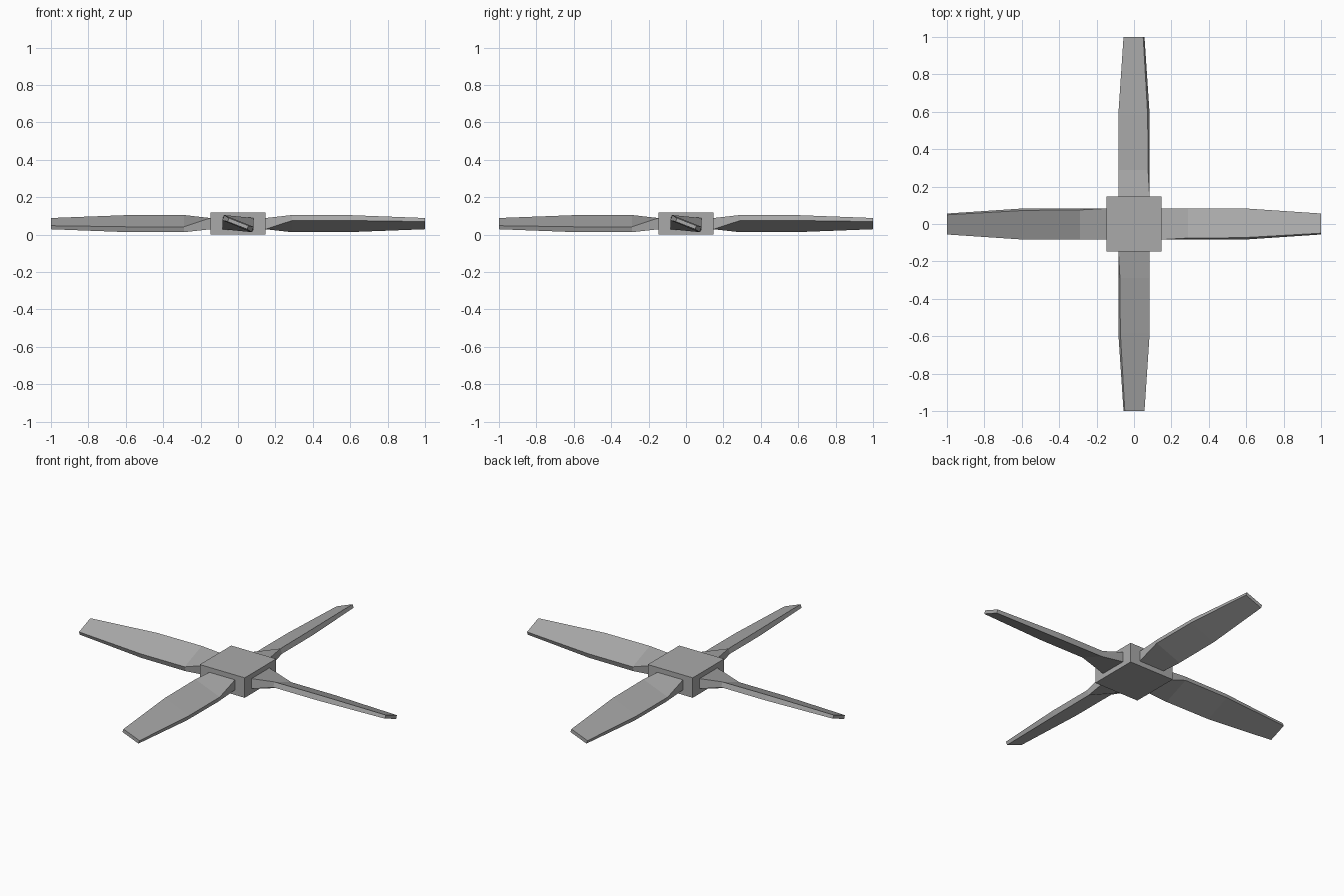
import bpy, bmesh, math
from mathutils import Matrix, Vector

cube = bpy.data.objects.get("Cube")
if cube:
    bpy.data.objects.remove(cube, do_unlink=True)

MID = 0.059    # height of the rotor plane
HUB = 0.147    # half width of the hub

grey = bpy.data.materials.new("grey")
grey.use_nodes = True
colour = (0.4, 0.4, 0.4, 1)
grey.diffuse_color = colour
grey.node_tree.nodes["Principled BSDF"].inputs["Base Color"].default_value = colour


def add_object(name, bm):
    bmesh.ops.recalc_face_normals(bm, faces=bm.faces)
    mesh = bpy.data.meshes.new(name)
    bm.to_mesh(mesh)
    bm.free()
    mesh.materials.append(grey)
    obj = bpy.data.objects.new(name, mesh)
    bpy.context.collection.objects.link(obj)
    return obj


# Square hub
bm = bmesh.new()
bmesh.ops.create_cube(bm, size=1, matrix=Matrix.Translation((0, 0, MID))
                      @ Matrix.Diagonal((2 * HUB, 2 * HUB, 2 * MID, 1)))
add_object("hub", bm)

# Blade stations: distance out, upper corner (side, height), lower corner.
# The opposite side of each section is the same corners turned half round.
STATIONS = [
    (HUB, (0.083, 0.030), (0.083, -0.030)),
    (0.29, (0.075, 0.046), (0.084, 0.017)),
    (0.58, (0.073, 0.046), (0.084, 0.017)),
    (1.00, (0.049, 0.030), (0.056, 0.011)),
]


def blade(name, angle):
    bm = bmesh.new()
    turn = Matrix.Translation((0, 0, MID)) @ Matrix.Rotation(angle, 4, "Z")
    rings = []
    for out, upper, lower in STATIONS:
        corners = [upper, lower, (-upper[0], -upper[1]), (-lower[0], -lower[1])]
        rings.append([bm.verts.new(turn @ Vector((s, out, h))) for s, h in corners])
    for a, b in zip(rings, rings[1:]):
        for i in range(4):
            j = (i + 1) % 4
            bm.faces.new((a[i], a[j], b[j], b[i]))
    bm.faces.new(rings[0])
    bm.faces.new(rings[-1])
    return add_object(name, bm)


# Four pitched blades around the hub
for i, side in enumerate(("back", "right", "front", "left")):
    blade(side + "_blade", i * math.pi / 2)
